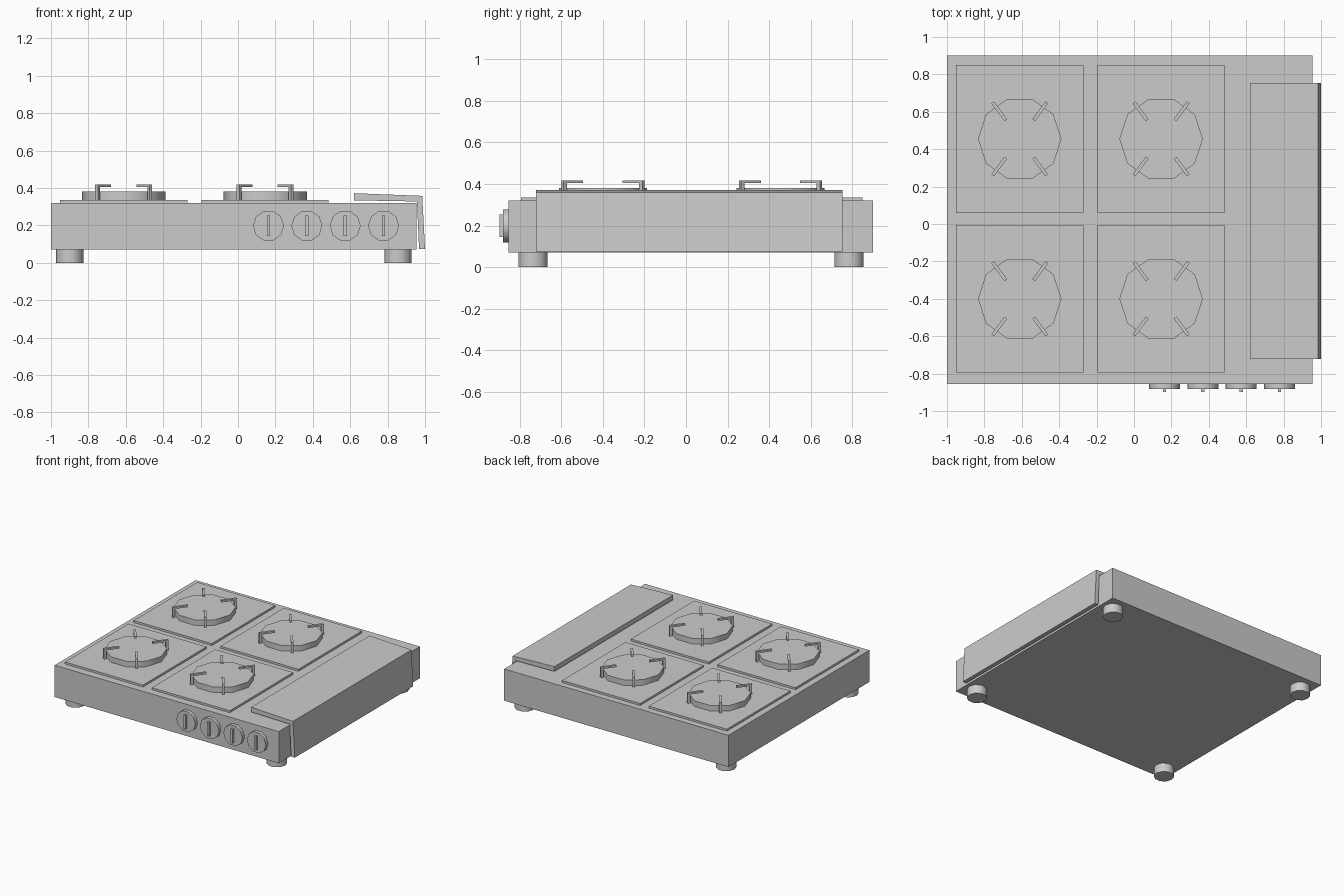
import bpy, bmesh
from math import radians, atan2, hypot
from mathutils import Matrix, Vector

if "Cube" in bpy.data.objects:
    bpy.data.objects.remove(bpy.data.objects["Cube"], do_unlink=True)

grey = bpy.data.materials.new("plain grey")
grey.use_nodes = True
GREY = (0.6, 0.6, 0.6, 1)
grey.diffuse_color = GREY
grey.node_tree.nodes["Principled BSDF"].inputs["Base Color"].default_value = GREY


def finish(name, bm, smooth=False):
    bmesh.ops.recalc_face_normals(bm, faces=bm.faces)
    mesh = bpy.data.meshes.new(name)
    bm.to_mesh(mesh)
    bm.free()
    mesh.materials.append(grey)
    obj = bpy.data.objects.new(name, mesh)
    bpy.context.collection.objects.link(obj)
    if smooth:
        bpy.ops.object.select_all(action="DESELECT")
        obj.select_set(True)
        bpy.context.view_layer.objects.active = obj
        bpy.ops.object.shade_smooth_by_angle(angle=radians(40))
    return obj


def box(name, x, y, z):
    bm = bmesh.new()
    size = Vector((x[1] - x[0], y[1] - y[0], z[1] - z[0]))
    mid = Vector((sum(x), sum(y), sum(z))) / 2
    bmesh.ops.create_cube(bm, size=1, matrix=Matrix.Translation(mid) @ Matrix.Diagonal(size).to_4x4())
    return finish(name, bm)


def disc(name, centre, radius, depth, axis="Z"):
    bm = bmesh.new()
    # ten sides with a corner on the x axis
    bmesh.ops.create_cone(bm, cap_ends=True, segments=10, radius1=radius, radius2=radius, depth=depth,
                          matrix=Matrix.Rotation(radians(90), 4, "Z"))
    if axis == "Y":
        bm.transform(Matrix.Rotation(radians(90), 4, "X"))
    bm.transform(Matrix.Translation(centre))
    return finish(name, bm, smooth=True)


def extrude_profile(name, points, start, end, placement=Matrix()):
    """Extrude an x-z outline along y."""
    bm = bmesh.new()
    face = bm.faces.new([bm.verts.new((x, start, z)) for x, z in points])
    side = bmesh.ops.extrude_face_region(bm, geom=[face])
    verts = [v for v in side["geom"] if isinstance(v, bmesh.types.BMVert)]
    bmesh.ops.translate(bm, verts=verts, vec=(0, end - start, 0))
    bm.transform(placement)
    return finish(name, bm)


# Body and feet
box("body", (-1, 0.955), (-0.855, 0.9), (0.07, 0.32))
for x in (-0.9, 0.855):
    for y in (-0.737, 0.785):
        disc("foot", (x, y, 0.036), 0.073, 0.072)

# Four hobs: plate, burner and pan supports
reach = hypot(0.145, 0.195)
arm = [(reach, 0.33), (reach, 0.418), (0.125, 0.418), (0.125, 0.404), (reach - 0.02, 0.404), (reach - 0.02, 0.33)]
for x in (-0.611, 0.145):
    for y in (-0.4, 0.455):
        box("hob_plate", (x - 0.34, x + 0.34), (y - 0.395, y + 0.395), (0.318, 0.336))
        disc("burner", (x, y, 0.357), 0.223, 0.046)
        for sx in (-1, 1):
            for sy in (-1, 1):
                turn = Matrix.Rotation(atan2(sy * 0.195, sx * 0.145), 4, "Z")
                extrude_profile("pan_support", arm, -0.009, 0.009, Matrix.Translation((x, y, 0)) @ turn)

# Control knobs with grips
for i in range(4):
    x = 0.163 + 0.205 * i
    disc("knob", (x, -0.867, 0.198), 0.083, 0.03, "Y")
    box("knob_grip", (x - 0.009, x + 0.009), (-0.897, -0.87), (0.144, 0.253))

# Folded cover wrapping the side
cover = [(0.62, 0.334), (0.62, 0.372), (0.985, 0.358), (1.0, 0.075), (0.968, 0.075), (0.957, 0.328)]
extrude_profile("side_cover", cover, -0.722, 0.753)
